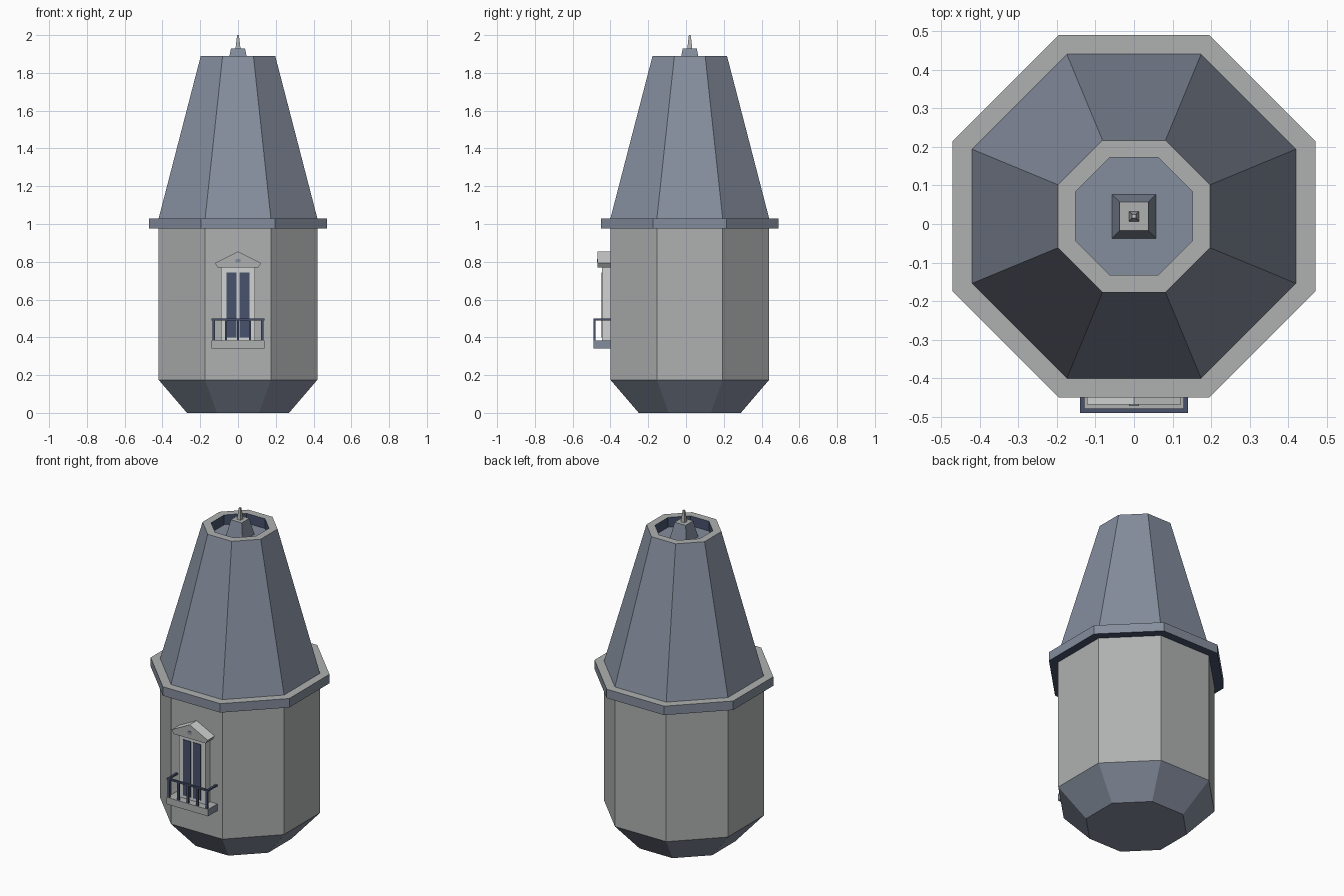
import bpy, bmesh, math

if "Cube" in bpy.data.objects:
    bpy.data.objects.remove(bpy.data.objects["Cube"])

CY = 0.02      # tower axis
WALL = -0.40   # front wall plane


def material(name, rgb):
    m = bpy.data.materials.new(name)
    m.diffuse_color = (*rgb, 1)
    m.use_nodes = True
    m.node_tree.nodes["Principled BSDF"].inputs["Base Color"].default_value = m.diffuse_color
    return m


STONE = material("grey stone", (0.43, 0.44, 0.44))
SLATE = material("blue slate", (0.235, 0.27, 0.34))
NAVY = material("dark navy", (0.065, 0.085, 0.155))
PALE = material("pale trim", (0.64, 0.65, 0.65))


def finish(name, bm, mats):
    me = bpy.data.meshes.new(name)
    bm.to_mesh(me)
    bm.free()
    for m in mats:
        me.materials.append(m)
    ob = bpy.data.objects.new(name, me)
    bpy.context.collection.objects.link(ob)
    return ob


def loft(name, rings, mats, sides=8, bottom=None, top=None):
    """Stack of polygon rings (apothem, z); one material per band."""
    slots = [STONE, SLATE, NAVY, PALE]
    bm = bmesh.new()
    loops = []
    for a, z in rings:
        r = a / math.cos(math.pi / sides)
        loops.append([bm.verts.new((r * math.cos((i + 0.5) * math.tau / sides),
                                    CY + r * math.sin((i + 0.5) * math.tau / sides), z))
                      for i in range(sides)])
    for lo, hi, m in zip(loops, loops[1:], mats):
        for i in range(sides):
            j = (i + 1) % sides
            bm.faces.new((lo[i], lo[j], hi[j], hi[i])).material_index = slots.index(m)
    if bottom:
        bm.faces.new(loops[0][::-1]).material_index = slots.index(bottom)
    if top:
        bm.faces.new(loops[-1]).material_index = slots.index(top)
    return finish(name, bm, slots)


def box(name, x0, x1, y0, y1, z0, z1, mat):
    bm = bmesh.new()
    bmesh.ops.create_cube(bm, size=1)
    for v in bm.verts:
        v.co = ((x0 + x1) / 2 + v.co.x * (x1 - x0),
                (y0 + y1) / 2 + v.co.y * (y1 - y0),
                (z0 + z1) / 2 + v.co.z * (z1 - z0))
    return finish(name, bm, [mat])


# Tower: tapered foot, wall, eaves ring, hollow-topped roof
loft("tapered_base", [(0.27, 0), (0.42, 0.175)], [SLATE], bottom=SLATE)
loft("tower_wall", [(0.42, 0.175), (0.42, 0.975)], [STONE])
loft("eaves_ring", [(0.42, 0.975), (0.47, 0.975), (0.47, 1.03), (0.42, 1.03)],
     [NAVY, SLATE, STONE])
loft("roof", [(0.42, 1.03), (0.197, 1.89), (0.152, 1.89), (0.152, 1.83)],
     [SLATE, STONE, NAVY], top=SLATE)

# Finial
loft("finial_base", [(0.057, 1.83), (0.037, 1.93)], [SLATE], sides=4, top=STONE)
loft("finial_spike", [(0.013, 1.93), (0.005, 2.0)], [STONE], sides=4, top=PALE)

# Window frame and the two glazed leaves
box("window_frame", -0.09, 0.09, -0.445, WALL, 0.38, 0.775, PALE)
for s, side in ((-1, "left"), (1, "right")):
    x0, x1 = sorted((s * 0.008, s * 0.06))
    box("window_pane_" + side, x0, x1, -0.448, -0.443, 0.40, 0.742, NAVY)

# Pediment: extruded gable, sloping tops in the pale trim
bm = bmesh.new()
outline = [(-0.108, 0.77), (0.108, 0.77), (0.122, 0.793), (0, 0.855), (-0.122, 0.793)]
front = [bm.verts.new((x, -0.468, z)) for x, z in outline]
back = [bm.verts.new((x, WALL, z)) for x, z in outline]
bm.faces.new(front)
bm.faces.new(back[::-1])
for i in range(5):
    j = (i + 1) % 5
    bm.faces.new((front[j], front[i], back[i], back[j]))
bm.normal_update()
for f in bm.faces:
    f.material_index = int(f.normal.z > 0.3)
finish("pediment", bm, [STONE, PALE])
box("pediment_panel", -0.013, 0.013, -0.471, -0.466, 0.797, 0.815, SLATE)

# Balcony slab with slate ends
slab = box("balcony_slab", -0.14, 0.14, -0.49, WALL, 0.34, 0.382, STONE)
slab.data.materials.append(SLATE)
for f in slab.data.polygons:
    f.material_index = int(abs(f.normal.x) > 0.5)

# Balcony railing
box("front_rail", -0.14, 0.14, -0.49, -0.478, 0.49, 0.50, NAVY)
for s in (-1, 1):
    x0, x1 = sorted((s * 0.128, s * 0.14))
    box("side_rail", x0, x1, -0.478, WALL, 0.49, 0.50, NAVY)
for i in range(5):
    x = -0.128 + i * 0.064
    box("baluster", x - 0.006, x + 0.006, -0.489, -0.479, 0.38, 0.49, NAVY)
